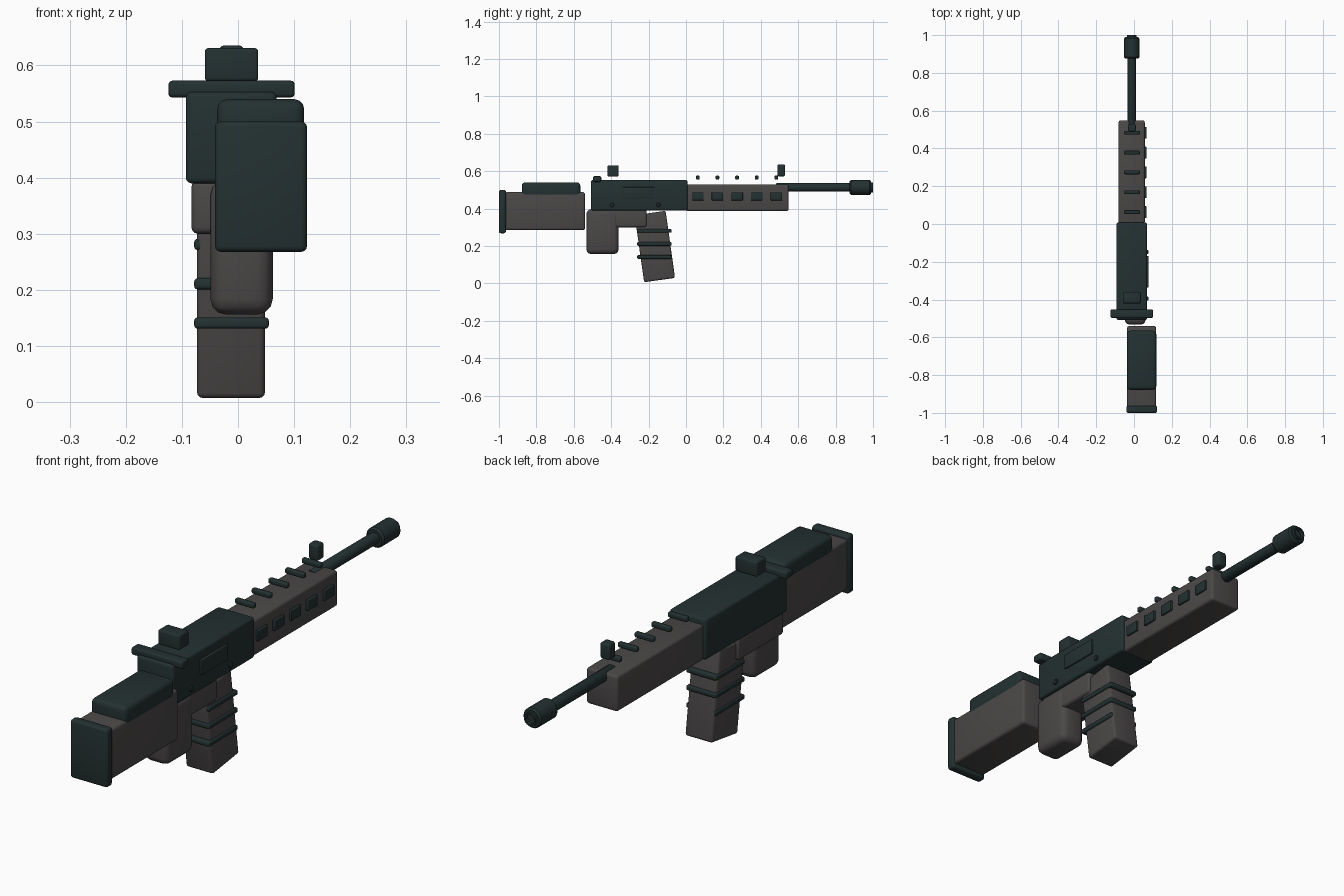
import bpy, bmesh, math
from mathutils import Matrix

cube = bpy.data.objects.get("Cube")
if cube:
    bpy.data.objects.remove(cube, do_unlink=True)


def material(name, rgb):
    mat = bpy.data.materials.new(name)
    mat.use_nodes = True
    mat.diffuse_color = (*rgb, 1)
    mat.node_tree.nodes["Principled BSDF"].inputs["Base Color"].default_value = (*rgb, 1)
    return mat


TEAL = material("dark teal metal", (0.017, 0.030, 0.030))
GREY = material("warm grey polymer", (0.070, 0.065, 0.064))


def finish(name, bm, mat):
    mesh = bpy.data.meshes.new(name)
    bmesh.ops.recalc_face_normals(bm, faces=bm.faces)
    bm.to_mesh(mesh)
    bm.free()
    mesh.materials.append(mat)
    obj = bpy.data.objects.new(name, mesh)
    bpy.context.collection.objects.link(obj)
    bpy.ops.object.select_all(action="DESELECT")
    obj.select_set(True)
    bpy.context.view_layer.objects.active = obj
    bpy.ops.object.shade_smooth_by_angle(angle=math.radians(35))
    return obj


def box(name, x, y, z, mat, bevel=0.01, tilt=0):
    """Rounded block given as (min, max) ranges, tilted about x if asked."""
    bm = bmesh.new()
    bmesh.ops.create_cube(bm, size=1)
    spans = (x, y, z)
    bmesh.ops.scale(bm, vec=[b - a for a, b in spans], verts=bm.verts)
    bmesh.ops.bevel(bm, geom=bm.edges[:], offset=bevel, segments=3,
                    profile=0.5, affect="EDGES")
    bmesh.ops.rotate(bm, matrix=Matrix.Rotation(math.radians(tilt), 3, "X"), verts=bm.verts)
    bmesh.ops.translate(bm, vec=[(a + b) / 2 for a, b in spans], verts=bm.verts)
    return finish(name, bm, mat)


def lathe(name, profile, centre, axis, mat, steps=24):
    """Revolve (radius, distance) points about the y axis, or the x axis."""
    bm = bmesh.new()
    verts = [bm.verts.new((r, d, 0)) for r, d in profile]
    edges = [bm.edges.new(pair) for pair in zip(verts, verts[1:])]
    bmesh.ops.spin(bm, geom=verts + edges, axis=(0, 1, 0), cent=(0, 0, 0),
                   angle=math.tau, steps=steps)
    bmesh.ops.remove_doubles(bm, verts=bm.verts, dist=0.0001)
    if axis == "X":
        bmesh.ops.rotate(bm, matrix=Matrix.Rotation(-math.pi / 2, 3, "Z"), verts=bm.verts)
    bmesh.ops.translate(bm, vec=centre, verts=bm.verts)
    return finish(name, bm, mat)


# Stock
box("stock", (-0.037, 0.117), (-0.97, -0.54), (0.285, 0.488), GREY, 0.012)
box("butt_plate", (-0.041, 0.123), (-1.0, -0.963), (0.268, 0.5), TEAL, 0.01)
box("cheek_rest", (-0.037, 0.118), (-0.878, -0.565), (0.46, 0.54), TEAL, 0.018)

# Receiver with its side details
box("receiver", (-0.093, 0.069), (-0.508, 0.008), (0.39, 0.553), TEAL, 0.01)
box("side_panel", (0.062, 0.077), (-0.337, -0.17), (0.453, 0.515), TEAL, 0.003)
for y in (-0.395, -0.148):
    lathe("receiver_pin", [(0, 0), (0.011, 0), (0.011, 0.013), (0.008, 0.016), (0, 0.016)],
          (0.06, y, 0.42), "X", TEAL, 16)
box("charging_handle", (-0.124, 0.101), (-0.497, -0.453), (0.543, 0.573), TEAL, 0.007)
box("rear_sight", (-0.059, 0.036), (-0.42, -0.36), (0.572, 0.631), TEAL, 0.006)

# Lower receiver and grip
box("lower_receiver", (-0.083, 0.058), (-0.5, -0.21), (0.3, 0.395), GREY, 0.012)
box("grip", (-0.049, 0.062), (-0.533, -0.36), (0.156, 0.397), GREY, 0.028)

# Tilted magazine with level bands
box("magazine", (-0.073, 0.048), (-0.25, -0.083), (0.016, 0.378), GREY, 0.01, tilt=8)
for z in (0.141, 0.211, 0.281):
    box("magazine_band", (-0.078, 0.055), (-0.261, -0.077), (z - 0.01, z + 0.01), TEAL, 0.006)

# Handguard with vents on one side and raised ridges above
box("handguard", (-0.081, 0.057), (0.0, 0.548), (0.387, 0.53), GREY, 0.01)
for i in range(5):
    y = 0.063 + 0.105 * i
    box("handguard_vent", (0.05, 0.066), (y - 0.031, y + 0.031), (0.444, 0.487), TEAL, 0.003)
    box("rail_ridge", (-0.053, 0.031), (y - 0.01, y + 0.01), (0.555, 0.576), TEAL, 0.006)
box("front_sight", (-0.033, 0.01), (0.488, 0.53), (0.572, 0.636), TEAL, 0.009)

# Barrel and bored muzzle
lathe("barrel", [(0, 0.48), (0.02, 0.48), (0.023, 0.485), (0.023, 0.89), (0, 0.89)],
      (-0.012, 0, 0.513), "Y", TEAL)
lathe("muzzle", [(0, 0.875), (0.033, 0.875), (0.04, 0.883), (0.04, 0.982), (0.034, 0.99),
                 (0.026, 0.99), (0.026, 1.0), (0.02, 1.0), (0.02, 0.985), (0, 0.985)],
      (-0.012, 0, 0.513), "Y", TEAL)
